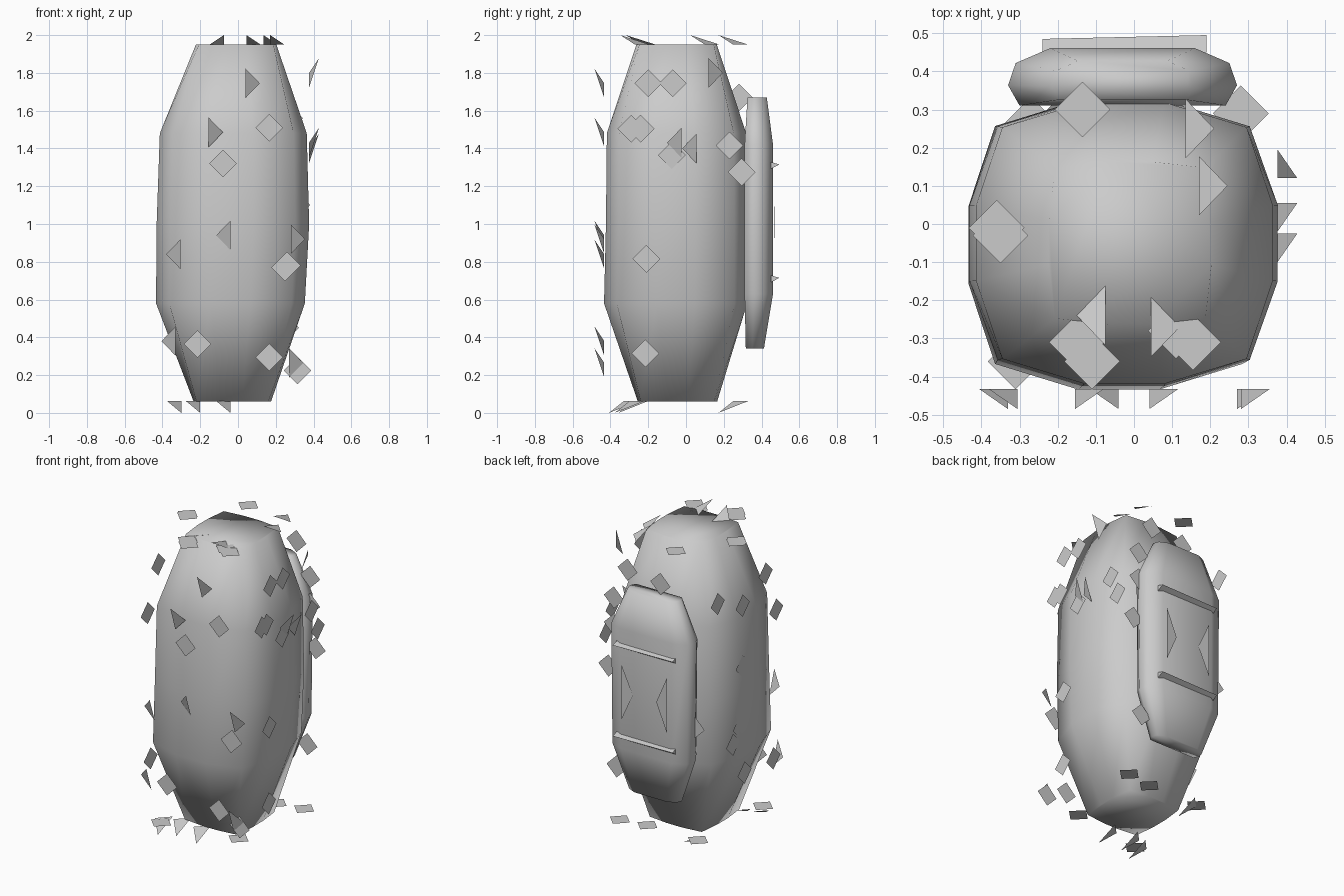
import bpy, math
from mathutils import Vector


def make(name, verts, faces, smooth=None):
    me = bpy.data.meshes.new(name)
    me.from_pydata([tuple(v) for v in verts], [], faces)
    me.update()
    ob = bpy.data.objects.new(name, me)
    bpy.context.collection.objects.link(ob)
    if smooth:
        me.polygons.foreach_set("use_smooth", [True] * len(me.polygons))
        me.set_sharp_from_angle(angle=math.radians(smooth))
    return ob


def loft(name, rings, smooth):
    """Skin a stack of equal-length rings and cap both ends."""
    n = len(rings[0])
    verts = [p for r in rings for p in r]
    faces = [(k * n + i, k * n + (i + 1) % n, (k + 1) * n + (i + 1) % n, (k + 1) * n + i)
             for k in range(len(rings) - 1) for i in range(n)]
    faces += [tuple(reversed(range(n))), tuple(range(len(verts) - n, len(verts)))]
    return make(name, verts, faces, smooth)


def ring(cx, cy, rx, ry, z, power, n=12):
    """Rounded-square ring; a higher power gives squarer corners."""
    pts = []
    for i in range(n):
        a = 2 * math.pi * (i + 0.5) / n
        c, s = math.cos(a), math.sin(a)
        k = (abs(c) ** power + abs(s) ** power) ** (-1 / power)
        pts.append((cx + rx * c * k, cy + ry * s * k, z))
    return pts


# Main rounded body with square ends
loft("body", [ring(-0.03, -0.045, 0.205, 0.21, 0.06, 9),
              ring(-0.04, -0.055, 0.395, 0.38, 0.58, 3.5),
              ring(-0.027, -0.05, 0.405, 0.375, 1.0, 3.4),
              ring(-0.025, -0.05, 0.39, 0.37, 1.48, 3.5),
              ring(-0.01, -0.05, 0.213, 0.213, 1.95, 9)], 120)

# Back slab: rounded cross-section scaled along its height
section = [(-0.27, -0.075), (0.27, -0.075), (0.3, -0.02), (0.28, 0.04),
           (0.19, 0.08), (-0.19, 0.08), (-0.28, 0.04), (-0.3, -0.02)]
slab = [(0.34, 0.62, 0.62, 0.363), (0.63, 0.97, 0.97, 0.383),
        (1.42, 1.0, 0.97, 0.383), (1.67, 0.62, 0.66, 0.375)]
loft("back_panel", [[(-0.03 + x * sx, cy + y * sy, z) for x, y in section]
                    for z, sx, sy, cy in slab], 120)

# Two thin horizontal ribs on the panel
for z in (1.31, 0.71):
    rib = [[(x, 0.45, z - 0.018), (x, out, z + 0.005), (x, 0.45, z + 0.018)]
           for x, out in ((-0.24, 0.485), (0.19, 0.495))]
    loft("panel_rib", rib, None)

# Two facing triangular flaps between the ribs
for base, tip in ((0.14, 0.06), (-0.19, -0.11)):
    make("panel_flap", [(base, 0.472, 1.19), (tip, 0.468, 1.01), (base, 0.472, 0.83)], [(0, 1, 2)])

# Scattered patches lie on the faces of a box around the body.
# Each side: origin, u axis, v axis, outward axis
X, Y, Z = Vector((1, 0, 0)), Vector((0, 1, 0)), Vector((0, 0, 1))
SIDES = {
    "front": (-0.433 * Y, X, Z, -Y), "back": (0.367 * Y, X, Z, Y),
    "right": (0.376 * X, Y, Z, X), "left": (-0.428 * X, Y, Z, -X),
    "top": (1.95 * Z, X, Y, Z), "bottom": (0.062 * Z, X, Y, -Z)}

# Diamond patches: centres on each side
diamonds = {
    "front": [(-0.08, 1.32), (0.165, 1.51), (0.26, 0.78), (0.25, 0.77),
              (-0.215, 0.365), (0.165, 0.295), (0.315, 0.225)],
    "right": [(-0.2, 1.745), (-0.07, 1.745), (-0.29, 1.505), (-0.24, 1.505), (-0.075, 1.365),
              (0.23, 1.415), (0.295, 1.275), (-0.21, 0.815), (-0.215, 0.315)],
    "left": [(-0.22, 1.68), (-0.33, 1.4), (0.28, 1.67), (0.02, 1.56), (0.02, 1.16),
             (0.05, 0.77), (0.12, 0.68), (0.0, 0.45), (-0.3, 0.43)],
    "back": [(0.27, 1.56), (0.27, 1.38), (0.17, 1.77), (0.31, 1.1),
             (0.25, 0.45), (-0.07, 1.74), (-0.32, 0.86)],
    "top": [(-0.36, -0.01), (-0.35, -0.03), (-0.135, 0.3), (0.155, -0.31),
            (0.11, -0.28), (-0.15, -0.31), (-0.11, -0.36)],
    "bottom": [(-0.31, -0.36), (0.28, 0.29), (0.2, -0.28), (-0.27, 0.26), (0.1, 0.26)]}
for side, spots in diamonds.items():
    o, u, v, out = SIDES[side]
    r = 0.073
    for a, b in spots:
        c = o + a * u + b * v
        make(side + "_patch", [c - r * u, c - r * v, c + r * u, c + r * v], [(0, 1, 2, 3)])

# Lifted triangular patches: base position, and direction of the side tip
triangles = {
    "front": [(0.04, 1.745, 1), (-0.155, 1.485, 1), (-0.04, 0.94, -1), (-0.305, 0.84, -1),
              (-0.33, 0.38, -1), (0.28, 0.92, 1), (0.27, 0.265, 1)],
    "right": [(0.12, 1.8, 1), (0.055, 1.4, -1), (-0.025, 1.43, -1)],
    "top": [(0.135, 0.25, 1), (0.17, 0.1, 1), (-0.075, -0.24, -1), (0.045, -0.27, 1)],
    "bottom": [(-0.3, -0.33, -1), (-0.2, -0.28, -1), (-0.04, -0.3, -1), (-0.2, 0.25, -1)]}
for side, spots in triangles.items():
    o, u, v, out = SIDES[side]
    flip = -1 if side in ("top", "bottom") else 1
    lift = {"top": 0.05, "bottom": 0.062}.get(side, 0.052)
    for a, b, d in spots:
        c = o + a * u + b * v
        make(side + "_lifted_patch", [c + 0.078 * flip * v + lift * out,
                                      c + 0.075 * d * u, c - 0.078 * flip * v], [(0, 1, 2)])
